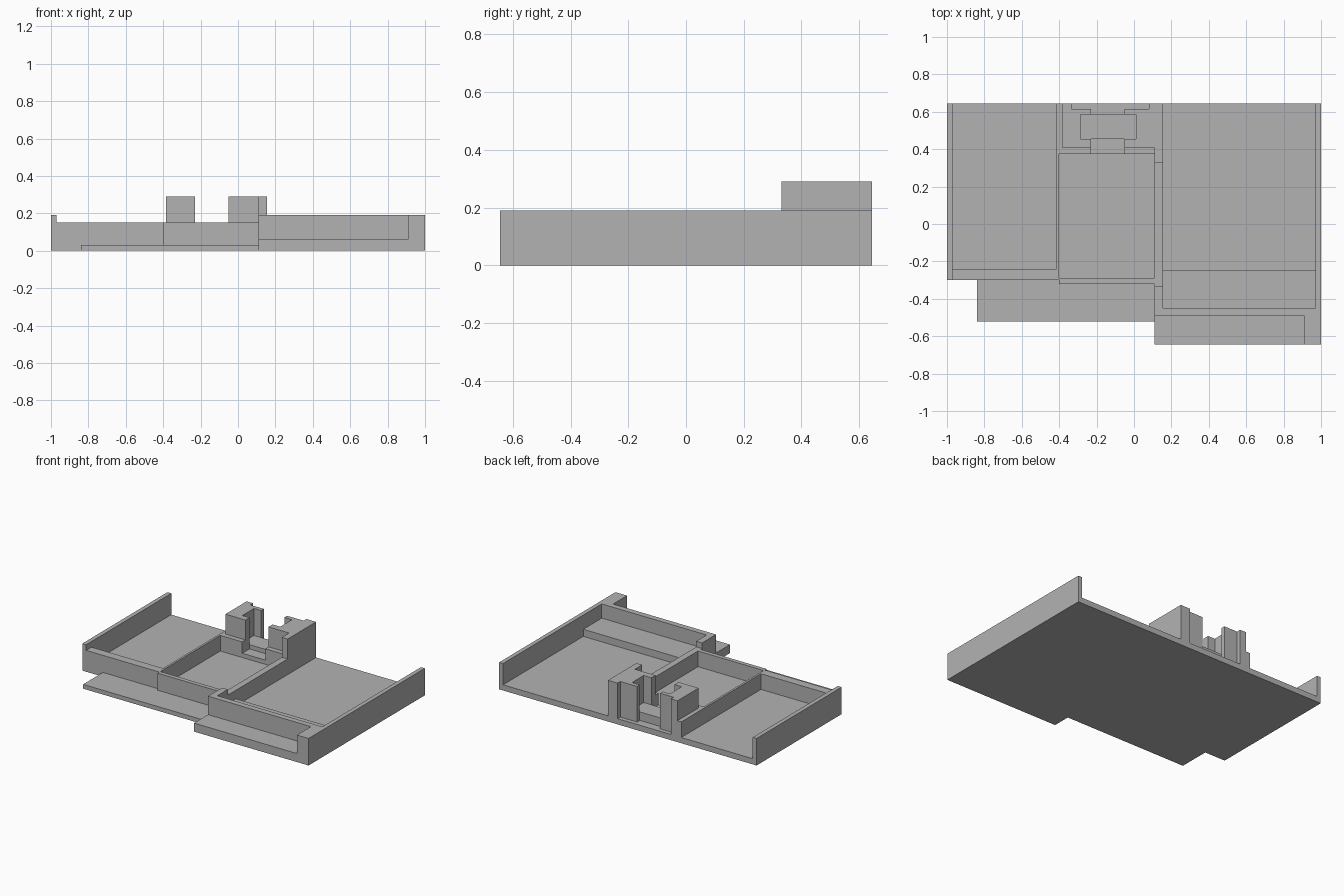
import bpy
import bmesh

cube = bpy.data.objects.get("Cube")
if cube:
    bpy.data.objects.remove(cube, do_unlink=True)

grey = bpy.data.materials.new("plain grey")
grey.use_nodes = True
colour = (0.45, 0.45, 0.45, 1)
grey.diffuse_color = colour
grey.node_tree.nodes["Principled BSDF"].inputs["Base Color"].default_value = colour


def prism(name, outline, bottom, top):
    """Extrude a flat outline from bottom to top."""
    bm = bmesh.new()
    face = bm.faces.new([bm.verts.new((x, y, bottom)) for x, y in outline])
    raised = bmesh.ops.extrude_face_region(bm, geom=[face])["geom"]
    verts = [v for v in raised if isinstance(v, bmesh.types.BMVert)]
    bmesh.ops.translate(bm, verts=verts, vec=(0, 0, top - bottom))
    bmesh.ops.recalc_face_normals(bm, faces=bm.faces)
    mesh = bpy.data.meshes.new(name)
    bm.to_mesh(mesh)
    bm.free()
    mesh.materials.append(grey)
    obj = bpy.data.objects.new(name, mesh)
    bpy.context.collection.objects.link(obj)
    return obj


def box(name, x_range, y_range, bottom, top):
    (a, b), (c, d) = x_range, y_range
    return prism(name, [(a, c), (b, c), (b, d), (a, d)], bottom, top)


# Heights
floor, low, high, tower = 0.04, 0.15, 0.19, 0.29

# Lines across the width
left, right = -1, 1
left_in, right_in = -0.97, 0.97
bay_edge, pocket_left, tower_left = -0.415, -0.4, -0.385
pocket_right, divider = 0.11, 0.155
slot_left, slot_right = -0.23, -0.05
seat_left, seat_right = -0.285, 0.01
notch_left, notch_right = -0.335, 0.08
post = 0.91

# Lines along the depth
front, back = -0.645, 0.645
step_back, wall_back = -0.49, -0.45
pocket_front, pocket_in, pocket_back = -0.32, -0.29, 0.375
bay_front, bay_in = -0.3, -0.24
corner_back, rise, tower_front = -0.335, 0.33, 0.41
seat_front, seat_back, notch_front = 0.455, 0.585, 0.615
plate_left, plate_front = -0.84, -0.52

# Floor slab and the two low shelves in front of it
prism("floor_slab", [
    (left, bay_front), (pocket_left, bay_front), (pocket_left, pocket_front),
    (pocket_right, pocket_front), (pocket_right, step_back), (post, step_back),
    (post, front), (right, front), (right, back), (left, back)], 0, floor)
prism("front_plate", [
    (plate_left, plate_front), (pocket_right, plate_front),
    (pocket_right, pocket_front), (pocket_left, pocket_front),
    (pocket_left, bay_front), (plate_left, bay_front)], 0, 0.03)
box("front_step", (pocket_right, post), (front, step_back), 0, 0.06)

# Outer walls
box("left_wall", (left, left_in), (bay_front, back), floor, high)
prism("right_frame", [
    (pocket_right, step_back), (post, step_back), (post, front),
    (right, front), (right, back), (right_in, back), (right_in, wall_back),
    (divider, wall_back), (divider, corner_back),
    (pocket_right, corner_back)], floor, high)
box("right_bay_ledge", (divider, right_in), (wall_back, -0.245), floor, 0.09)

# Low walls around the left bay and the centre pocket
prism("pocket_frame", [
    (left_in, bay_front), (pocket_left, bay_front), (pocket_left, pocket_front),
    (pocket_right, pocket_front), (pocket_right, corner_back),
    (divider, corner_back), (divider, rise), (pocket_right, rise),
    (pocket_right, pocket_in), (pocket_left, pocket_in),
    (pocket_left, pocket_back), (slot_left, pocket_back),
    (slot_left, tower_front), (tower_left, tower_front), (tower_left, back),
    (bay_edge, back), (bay_edge, bay_in), (left_in, bay_in)], floor, low)
box("right_tower_ledge", (slot_right, pocket_right),
    (pocket_back, tower_front), floor, low)


# Both towers share the same stepped slot profile
def slot_side(slot, seat, notch):
    return [(slot, tower_front), (slot, seat_front), (seat, seat_front),
            (seat, seat_back), (slot, seat_back), (slot, notch_front),
            (notch, notch_front), (notch, back)]


prism("left_tower", slot_side(slot_left, seat_left, notch_left)
      + [(tower_left, back), (tower_left, tower_front)], floor, tower)
prism("right_tower", slot_side(slot_right, seat_right, notch_right)
      + [(divider, back), (divider, rise), (pocket_right, rise),
         (pocket_right, tower_front)], floor, tower)

# Raised sill and seat between the towers
box("slot_sill", (slot_left, slot_right), (pocket_back, seat_front), floor, 0.07)
box("slot_seat", (seat_left, seat_right), (seat_front, seat_back), floor, 0.1)
